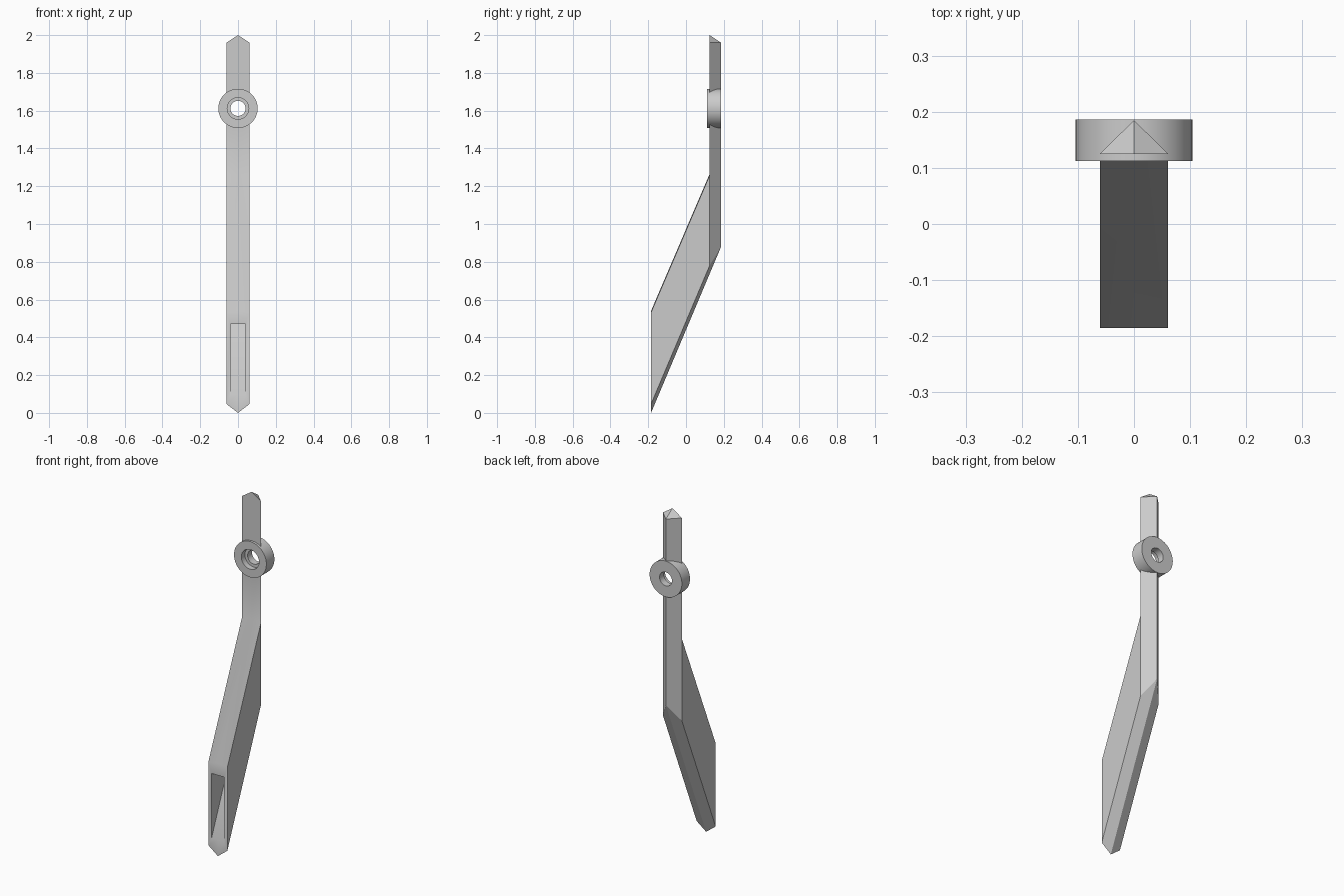
import bpy, bmesh, math
from mathutils import Vector, Matrix

cube = bpy.data.objects.get("Cube")
if cube:
    bpy.data.objects.remove(cube, do_unlink=True)

metal = bpy.data.materials.new("plain_grey")
metal.use_nodes = True
metal.diffuse_color = (0.6, 0.6, 0.6, 1)
bsdf = next(n for n in metal.node_tree.nodes if n.type == 'BSDF_PRINCIPLED')
bsdf.inputs["Base Color"].default_value = metal.diffuse_color


def make_object(name, bm):
    bmesh.ops.recalc_face_normals(bm, faces=bm.faces[:])
    mesh = bpy.data.meshes.new(name)
    bm.to_mesh(mesh)
    bm.free()
    obj = bpy.data.objects.new(name, mesh)
    bpy.context.collection.objects.link(obj)
    mesh.materials.append(metal)
    return obj


def select(obj):
    bpy.ops.object.select_all(action='DESELECT')
    obj.select_set(True)
    bpy.context.view_layer.objects.active = obj


def cut(target, cutter):
    mod = target.modifiers.new("cut", 'BOOLEAN')
    mod.operation, mod.solver, mod.object = 'DIFFERENCE', 'EXACT', cutter
    select(target)
    bpy.ops.object.modifier_apply(modifier=mod.name)
    bpy.data.objects.remove(cutter, do_unlink=True)


# Main dimensions
half_w, front, stem, back = 0.061, -0.185, 0.125, 0.185
ring_z = 1.612

# Lever body: one half, mirrored across the centre plane
points = {
    "tip": (0, stem, 2.0), "bend": (0, stem, 1.265),
    "nose": (0, front, 0.54), "toe": (0, front, 0),
    "shoulder": (half_w, stem, 1.96), "side_bend": (half_w, stem, 1.257),
    "side_nose": (half_w, front, 0.532), "side_toe": (half_w, front, 0.047),
    "side_heel": (half_w, stem, 0.78),
    "ridge_top": (0, back, 1.96), "ridge_heel": (0, back, 0.878),
}
faces = [
    "tip shoulder side_bend bend",
    "bend side_bend side_nose nose",
    "nose side_nose side_toe toe",
    "side_bend side_heel side_toe side_nose",
    "shoulder ridge_top ridge_heel side_heel side_bend",
    "side_heel ridge_heel toe side_toe",
    "tip ridge_top shoulder",
]
bm = bmesh.new()
for side in (1, -1):
    verts = {k: bm.verts.new((side * x, y, z)) for k, (x, y, z) in points.items()}
    for f in faces:
        bm.faces.new([verts[k] for k in f.split()])
bmesh.ops.remove_doubles(bm, verts=bm.verts[:], dist=1e-5)
body = make_object("lever_body", bm)

# Wedge-shaped slot in the front face
bm = bmesh.new()
wedge = bm.faces.new([bm.verts.new((-0.04, y, z))
                      for y, z in ((-0.2, 0.06), (-0.2, 0.47), (-0.027, 0.47))])
ext = bmesh.ops.extrude_face_region(bm, geom=[wedge])
bmesh.ops.translate(bm, vec=(0.08, 0, 0),
                    verts=[v for v in ext["geom"] if isinstance(v, bmesh.types.BMVert)])
cut(body, make_object("slot_cutter", bm))

# Clearance through the stem for the pivot ring
bm = bmesh.new()
bmesh.ops.create_cone(bm, cap_ends=True, segments=48, radius1=0.08, radius2=0.08, depth=0.3,
                      matrix=Matrix.Translation((0, 0.15, ring_z))
                      @ Matrix.Rotation(math.pi / 2, 4, 'X'))
cut(body, make_object("pivot_cutter", bm))

# Pivot ring with a stepped bore, spun around the y axis
profile = [(0.104, 0.112), (0.104, back + 0.001), (0.04, back + 0.001),
           (0.04, 0.145), (0.057, 0.145), (0.057, 0.112)]
bm = bmesh.new()
loop = [bm.verts.new((r, y, ring_z)) for r, y in profile]
edges = [bm.edges.new((v, loop[(i + 1) % len(loop)])) for i, v in enumerate(loop)]
bmesh.ops.spin(bm, geom=loop + edges, cent=(0, 0, ring_z), axis=(0, 1, 0),
               angle=math.tau, steps=64)
bmesh.ops.remove_doubles(bm, verts=bm.verts[:], dist=1e-5)
ring = make_object("pivot_ring", bm)

for obj in (body, ring):
    select(obj)
    bpy.ops.object.shade_smooth_by_angle(angle=math.radians(30))
